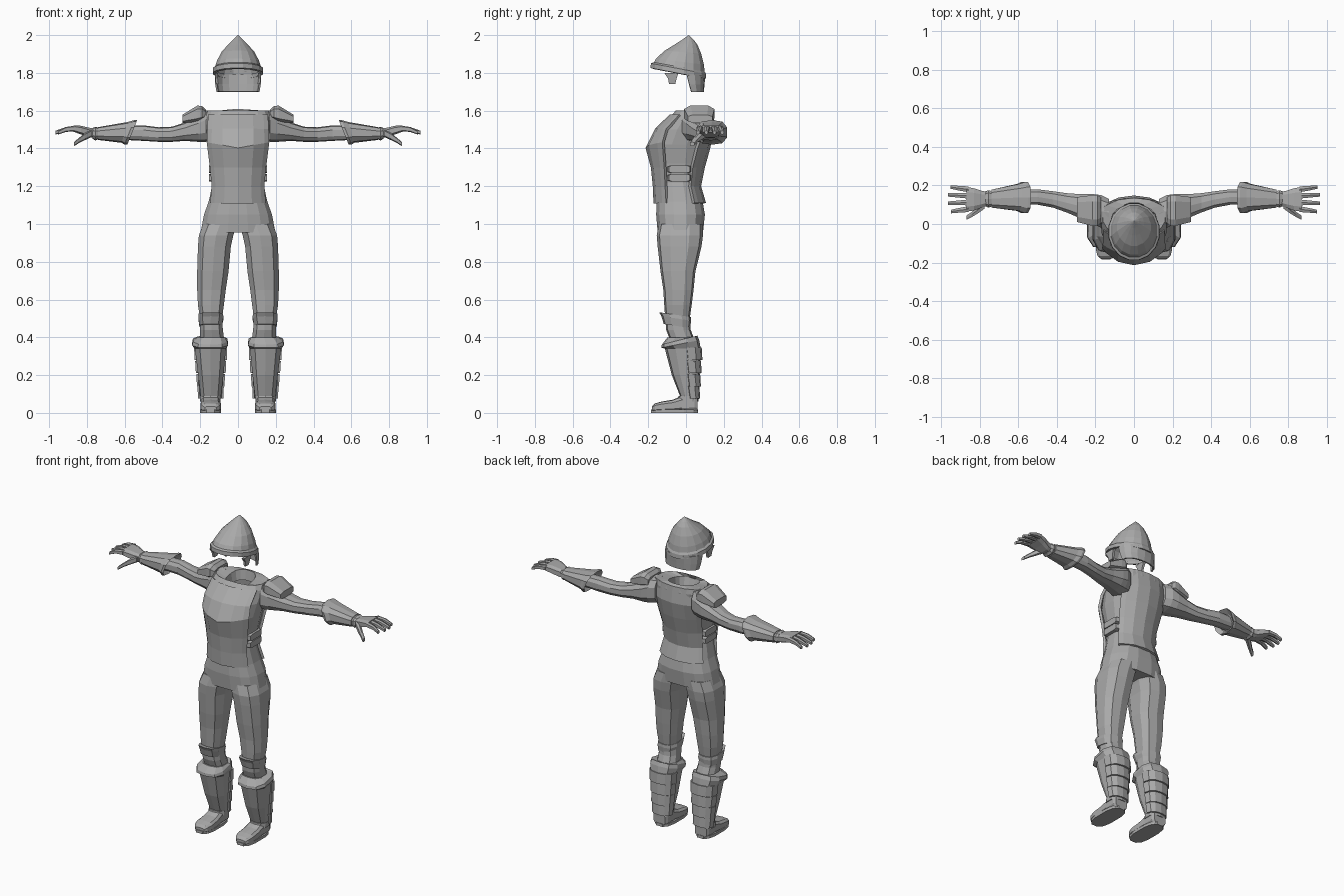
import bpy, bmesh, math

steel = bpy.data.materials.new("steel grey")
steel.diffuse_color = (0.4, 0.4, 0.4, 1)


def finish(name, bm, mirror=False, thick=0):
    bmesh.ops.recalc_face_normals(bm, faces=bm.faces)
    me = bpy.data.meshes.new(name)
    bm.to_mesh(me)
    bm.free()
    me.materials.append(steel)
    ob = bpy.data.objects.new(name, me)
    bpy.context.collection.objects.link(ob)
    if thick:
        m = ob.modifiers.new("thickness", 'SOLIDIFY')
        m.thickness, m.offset = thick, 0
    if mirror:
        ob.modifiers.new("mirror", 'MIRROR')
    return ob


def loft(name, rows, axis='z', n=12, e=0.8, caps=(True, True), mirror=False,
         arc=(0, 360), thick=0):
    """Rows: position on axis, u0, u1, v0, v1 and an optional slant along v."""
    bm = bmesh.new()
    closed = arc[1] - arc[0] == 360
    count = n if closed else n + 1
    rings = []
    for a, u0, u1, v0, v1, *slant in rows:
        k = slant[0] if slant else 0
        ring = []
        for i in range(count):
            t = math.radians(arc[0] + (arc[1] - arc[0]) * (i + (0.5 if closed else 0)) / n)
            c, s = math.cos(t), math.sin(t)
            f = 1 / math.cos(math.pi / n) if closed else 1
            u = (u0 + u1) / 2 + (u1 - u0) / 2 * math.copysign(min(1, abs(c * f)) ** e, c)
            dv = (v1 - v0) / 2 * math.copysign(min(1, abs(s * f)) ** e, s)
            v, p = (v0 + v1) / 2 + dv, a + k * dv
            ring.append(bm.verts.new({'x': (p, u, v), 'y': (u, p, v), 'z': (u, v, p)}[axis]))
        rings.append(ring)
    for r, q in zip(rings, rings[1:]):
        for i in range(count if closed else n):
            j = (i + 1) % count
            bm.faces.new((r[i], r[j], q[j], q[i]))
    if closed:
        for ring, cap in zip((rings[0], rings[-1]), caps):
            if cap:
                bm.faces.new(ring)
    return finish(name, bm, mirror, thick)


def plate(name, rows, vee=0, thick=0.016):
    """Curved sheet; rows: z, half width, y at centre, y at edge."""
    ts = (-1, -0.85, -0.5, 0, 0.5, 0.85, 1)
    bm = bmesh.new()
    grid = [[bm.verts.new((w * t, yc + (ye - yc) * abs(t) ** 2.3,
                           z + (vee * abs(t) if i == 2 else 0))) for t in ts]
            for i, (z, w, yc, ye) in enumerate(rows)]
    for r, q in zip(grid, grid[1:]):
        for i in range(len(ts) - 1):
            bm.faces.new((r[i], r[i + 1], q[i + 1], q[i]))
    return finish(name, bm, thick=thick)


# Torso, open at the neck with an inner collar wall
loft("torso", [(0.955, -.198, .198, -.15, .09), (1.05, -.18, .18, -.158, .10),
               (1.12, -.155, .155, -.155, .088), (1.22, -.132, .132, -.15, .06),
               (1.32, -.14, .14, -.16, .085), (1.42, -.158, .158, -.18, .11),
               (1.5, -.168, .168, -.148, .13), (1.57, -.172, .172, -.08, .135),
               (1.6, -.16, .16, -.055, .13), (1.59, -.08, .08, -.07, .11, .2),
               (1.53, -.07, .07, -.05, .10, .2)], n=16, caps=(True, False))

# Breastplate with a ridge across the chest, and the back plate
plate("breastplate", [(1.575, .155, -.08, -.03), (1.5, .158, -.157, -.10),
                      (1.402, .16, -.206, -.12), (1.3, .143, -.178, -.11),
                      (1.2, .134, -.168, -.105), (1.11, .142, -.164, -.10)], vee=.03)
plate("back_plate", [(1.6, .155, .128, .08), (1.5, .155, .14, .09), (1.4, .15, .12, .055),
                     (1.3, .137, .092, .03), (1.2, .133, .072, .02), (1.11, .15, .098, .04)])

# Buckled side straps
for i, z in enumerate((1.225, 1.27)):
    loft("side_strap_%d" % i, [(.12, -.10, .03, z, z + .04), (.153, -.09, .02, z, z + .04)],
         'x', n=8, e=.4, mirror=True)

# Legs
loft("leg", [(1.0, .005, .183, -.143, .088), (.94, .025, .207, -.155, .09),
             (.88, .038, .212, -.15, .082), (.75, .05, .216, -.135, .05),
             (.65, .065, .216, -.12, .04), (.57, .075, .212, -.115, .03),
             (.5, .085, .2, -.11, .02), (.44, .08, .2, -.105, .025),
             (.4, .075, .2, -.09, .04)], n=10, mirror=True)

# Knee guards
loft("knee_guard", [(.52, .079, .208, -.142, .026, -.15), (.5, .077, .21, -.13, .027, -.15),
                    (.46, .086, .204, -.118, .022, -.15)], n=10, mirror=True)

# Greaves with a flared top
loft("greave", [(.4, .07, .207, -.098, .045), (.385, .057, .238, -.128, .06, .25),
                (.365, .053, .243, -.13, .07, .2), (.34, .064, .228, -.112, .078),
                (.2, .077, .211, -.075, .072), (.085, .09, .197, -.03, .062)],
     n=10, mirror=True)

# Overlapping calf bands
for i, z in enumerate((.28, .21, .14, .075)):
    x = .006 * i
    loft("calf_band_%d" % i, [(z + .066, .062 + x, .228 - x, -.07 + .01 * i, .078 - .004 * i),
                              (z, .064 + x, .224 - x, -.06 + .012 * i, .082 - .004 * i)],
         n=6, arc=(0, 180), thick=.01, mirror=True)

# Boots and soles
loft("boot", [(.06, .105, .187, .008, .085), (.045, .096, .195, .005, .10),
              (-.02, .096, .195, .005, .09), (-.07, .092, .197, .005, .07),
              (-.13, .09, .198, .005, .06), (-.165, .1, .19, .005, .05),
              (-.18, .115, .175, .008, .035)], 'y', n=10, e=.6, mirror=True)
loft("sole", [(0, .09, .2, -.184, .063), (.018, .09, .2, -.184, .063)], n=12, e=.7, mirror=True)
loft("ankle_cuff", [(.06, .092, .2, -.045, .066), (.09, .092, .2, -.04, .067)], n=10, mirror=True)

# Arms
loft("arm", [(.13, -.01, .13, 1.44, 1.6), (.17, -.02, .15, 1.435, 1.6),
             (.21, 0, .155, 1.435, 1.575), (.28, .03, .155, 1.44, 1.538),
             (.35, .06, .16, 1.435, 1.515), (.42, .085, .17, 1.435, 1.512),
             (.5, .10, .18, 1.44, 1.522), (.6, .10, .18, 1.445, 1.52),
             (.74, .10, .165, 1.455, 1.505)], 'x', n=10, mirror=True)

# Shoulder guards
loft("shoulder_guard", [(.17, .005, .14, 1.555, 1.605), (.19, -.01, .15, 1.55, 1.624),
                        (.215, -.01, .15, 1.54, 1.627), (.295, .01, .14, 1.535, 1.578)],
     'x', n=8, e=.6, mirror=True)

# Gauntlets, cuff ends slanted back over the elbow
loft("gauntlet", [(.585, .085, .19, 1.44, 1.525, -.4), (.56, .058, .217, 1.42, 1.55, -.4),
                  (.575, .056, .218, 1.42, 1.55, -.4), (.6, .068, .208, 1.43, 1.54, -.3),
                  (.74, .085, .178, 1.445, 1.513)], 'x', n=10, mirror=True)
loft("wrist_cuff", [(.735, .092, .17, 1.452, 1.508), (.755, .085, .175, 1.442, 1.515),
                    (.77, .092, .17, 1.452, 1.508)], 'x', n=10, mirror=True)

# Hands
loft("palm", [(.75, .098, .165, 1.455, 1.503), (.79, .085, .172, 1.458, 1.51),
              (.83, .07, .185, 1.474, 1.52), (.87, .064, .193, 1.488, 1.522)],
     'x', n=8, e=.6, mirror=True)
for i, (y, end) in enumerate(((.077, .95), (.112, .966), (.147, .966), (.18, .952))):
    d = (y - .13) * .12
    loft("finger_%d" % i, [(.86, y - .015, y + .015, 1.49, 1.521),
                           (.91, y + d - .012, y + d + .012, 1.488, 1.514),
                           (end, y + 2 * d - .009, y + 2 * d + .009, 1.474, 1.494)],
         'x', n=6, mirror=True)
loft("thumb", [(.775, .08, .12, 1.46, 1.5), (.81, .055, .09, 1.444, 1.482),
               (.84, .037, .064, 1.43, 1.458), (.868, .022, .045, 1.412, 1.434)],
     'x', n=6, mirror=True)

# Helmet dome rising to a point
loft("helmet_dome", [(1.815, -.125, .125, -.178, .1, -.19), (1.86, -.112, .112, -.158, .095, -.13),
                     (1.91, -.087, .087, -.113, .08, -.08), (1.95, -.052, .052, -.06, .06),
                     (1.976, -.027, .027, -.02, .04), (2, -.001, .001, .014, .016)],
     n=16, e=1, caps=(False, True))

# Helmet brim
loft("helmet_brim", [(1.795, -.118, .118, -.17, .094, -.19), (1.798, -.133, .133, -.188, .107, -.19),
                     (1.823, -.131, .131, -.186, .105, -.19), (1.832, -.12, .12, -.172, .098, -.18)],
     n=16, e=1, caps=(False, False))

# Neck guard behind the head and the two cheek guards
loft("neck_guard", [(1.79, -.118, .118, -.09, .098), (1.74, -.116, .116, -.06, .093),
                    (1.70, -.109, .109, -.035, .09)], n=8, e=.9, arc=(0, 180), thick=.01)
loft("cheek_guard", [(1.8, .106, .122, -.115, -.04), (1.77, .106, .12, -.095, -.05),
                     (1.74, .104, .117, -.09, -.057)], n=4, e=.4, mirror=True)
